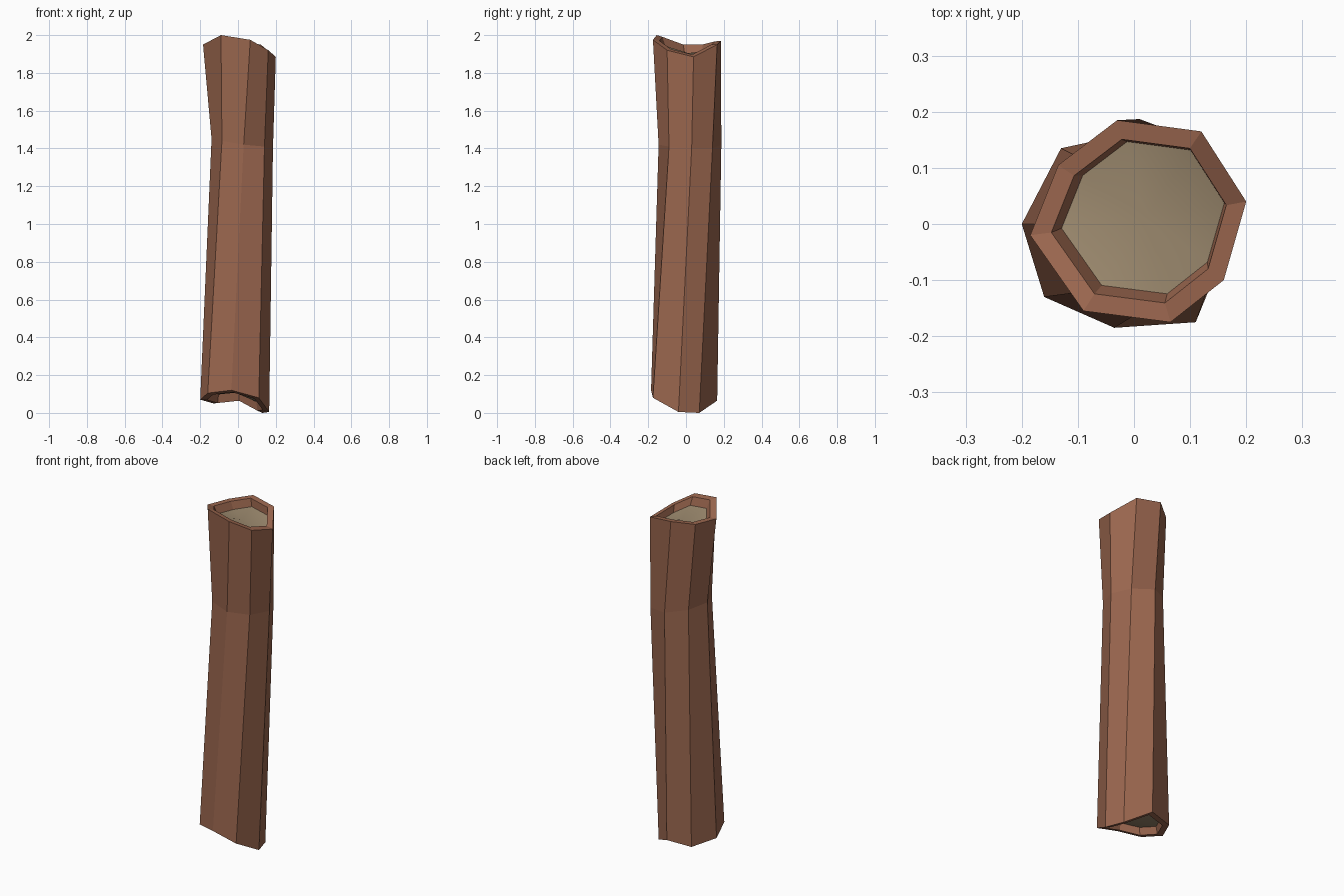
import bpy
import bmesh
from mathutils import Vector

default_cube = bpy.data.objects.get("Cube")
if default_cube:
    bpy.data.objects.remove(default_cube, do_unlink=True)


def make_material(name, colour):
    material = bpy.data.materials.new(name)
    material.use_nodes = True
    material.diffuse_color = colour
    material.node_tree.nodes["Principled BSDF"].inputs["Base Color"].default_value = colour
    return material


def make_object(name, bm, material):
    bmesh.ops.recalc_face_normals(bm, faces=bm.faces[:])
    mesh = bpy.data.meshes.new(name)
    bm.to_mesh(mesh)
    bm.free()
    mesh.materials.append(material)
    obj = bpy.data.objects.new(name, mesh)
    bpy.context.collection.objects.link(obj)
    return obj


def centre_of(ring):
    return sum(ring, Vector()) / len(ring)


def inset(ring, factor, offset=Vector()):
    """Shrink a ring towards its centre, then shift it."""
    middle = centre_of(ring)
    return [middle + (point - middle) * factor + offset for point in ring]


def bridge(bm, lower, upper):
    """Join two vertex rings with a band of quads."""
    count = len(lower)
    for i in range(count):
        j = (i + 1) % count
        bm.faces.new((lower[i], lower[j], upper[j], upper[i]))


bark = make_material("bark brown", (0.325, 0.134, 0.077, 1))
wood = make_material("pale wood", (0.33, 0.25, 0.155, 1))

# Eight-sided cross-sections of the twisted trunk, from the left corner round
bottom = [Vector(p) for p in (
    (-.2, 0, .07), (-.16, -.13, .105), (-.035, -.185, .12), (.11, -.175, .08),
    (.165, -.04, .005), (.13, .07, 0), (.01, .165, .065), (-.13, .135, .05))]
waist = [Vector(p) for p in (
    (-.14, 0, 1.45), (-.085, -.12, 1.44), (.03, -.145, 1.42), (.14, -.09, 1.41),
    (.185, .03, 1.4), (.135, .14, 1.4), (.01, .187, 1.42), (-.1, .12, 1.44))]
top = [Vector(p) for p in (
    (-.185, -.02, 1.95), (-.09, -.155, 2), (.065, -.175, 1.975), (.16, -.1, 1.92),
    (.2, .04, 1.885), (.12, .165, 1.95), (-.03, .185, 1.97), (-.135, .105, 1.95))]

# Rim and recess at each end
top_lip = inset(top, 0.81)
top_floor = inset(top_lip, 0.93, Vector((.007, .006, -.045)))
bottom_lip = inset(bottom, 0.81)
bottom_floor = inset(bottom_lip, 0.95, Vector((0, 0, .045)))

# Bark shell: recess wall, rim, trunk, rim, recess wall
bm = bmesh.new()
sections = (bottom_floor, bottom_lip, bottom, waist, top, top_lip, top_floor)
rings = [[bm.verts.new(point) for point in section] for section in sections]
for lower, upper in zip(rings, rings[1:]):
    bridge(bm, lower, upper)
make_object("bark_shell", bm, bark)


# Softly curved cut wood at each end
def make_cut_end(name, ring, upward):
    bm = bmesh.new()
    hub = bm.verts.new(centre_of(ring))
    edge = [bm.verts.new(point) for point in ring]
    for i, vert in enumerate(edge):
        following = edge[(i + 1) % len(edge)]
        face = bm.faces.new((hub, vert, following) if upward else (hub, following, vert))
        face.smooth = True
    mesh = bpy.data.meshes.new(name)
    bm.to_mesh(mesh)
    bm.free()
    mesh.materials.append(wood)
    bpy.context.collection.objects.link(bpy.data.objects.new(name, mesh))


make_cut_end("top_cut_wood", top_floor, True)
make_cut_end("bottom_cut_wood", bottom_floor, False)
